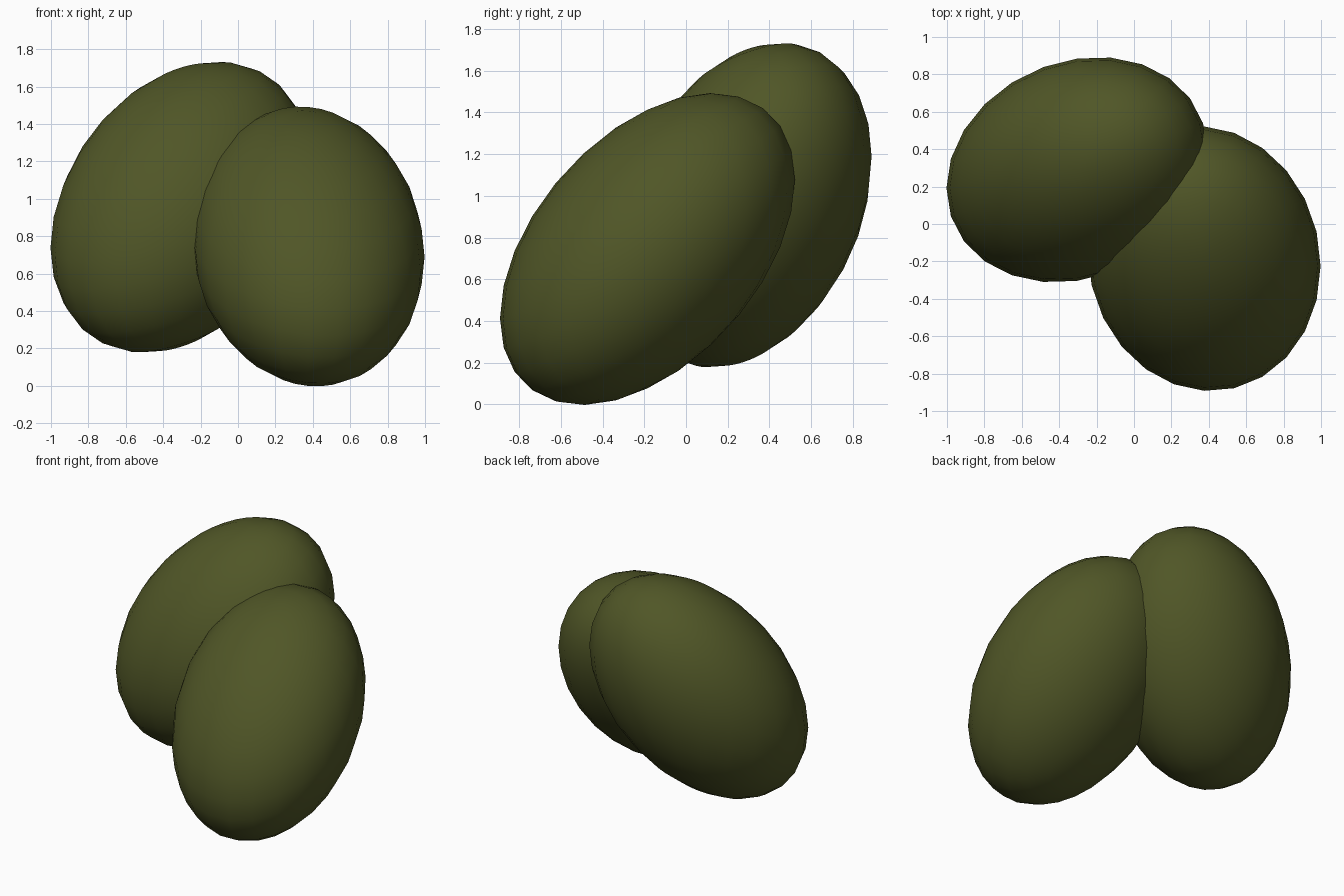
import bpy, bmesh
from math import sqrt
from mathutils import Matrix

if "Cube" in bpy.data.objects:
    bpy.data.objects.remove(bpy.data.objects["Cube"])

olive = bpy.data.materials.new("dark olive green")
olive.diffuse_color = (0.08, 0.093, 0.02, 1)
olive.use_nodes = True
olive.node_tree.nodes["Principled BSDF"].inputs["Base Color"].default_value = olive.diffuse_color


def ellipsoid(name, centre, half, xy, xz, yz):
    """Tilted ellipsoid from its half extents and the tilt between each axis pair."""
    hx, hy, hz = half
    # lower triangular matrix that carries the unit sphere to the tilted ellipsoid
    b, c = xy / hx, xz / hx
    d = sqrt(hy * hy - b * b)
    e = (yz - b * c) / d
    f = sqrt(hz * hz - c * c - e * e)
    shape = Matrix(((hx, 0, 0), (b, d, 0), (c, e, f))).to_4x4()
    bm = bmesh.new()
    bmesh.ops.create_uvsphere(bm, u_segments=24, v_segments=14, radius=1.004)
    bm.transform(Matrix.Translation(centre) @ shape)
    for face in bm.faces:
        face.smooth = True
    mesh = bpy.data.meshes.new(name)
    bm.to_mesh(mesh)
    bm.free()
    mesh.materials.append(olive)
    obj = bpy.data.objects.new(name, mesh)
    bpy.context.collection.objects.link(obj)


# front right lobe, leaning back
ellipsoid("front_lobe", (0.375, -0.185, 0.745), (0.62, 0.705, 0.745),
          -0.025, -0.035, 0.235)
# back left lobe, leaning right and back
ellipsoid("back_lobe", (-0.305, 0.29, 0.955), (0.695, 0.60, 0.775),
          0.068, 0.151, 0.13)
